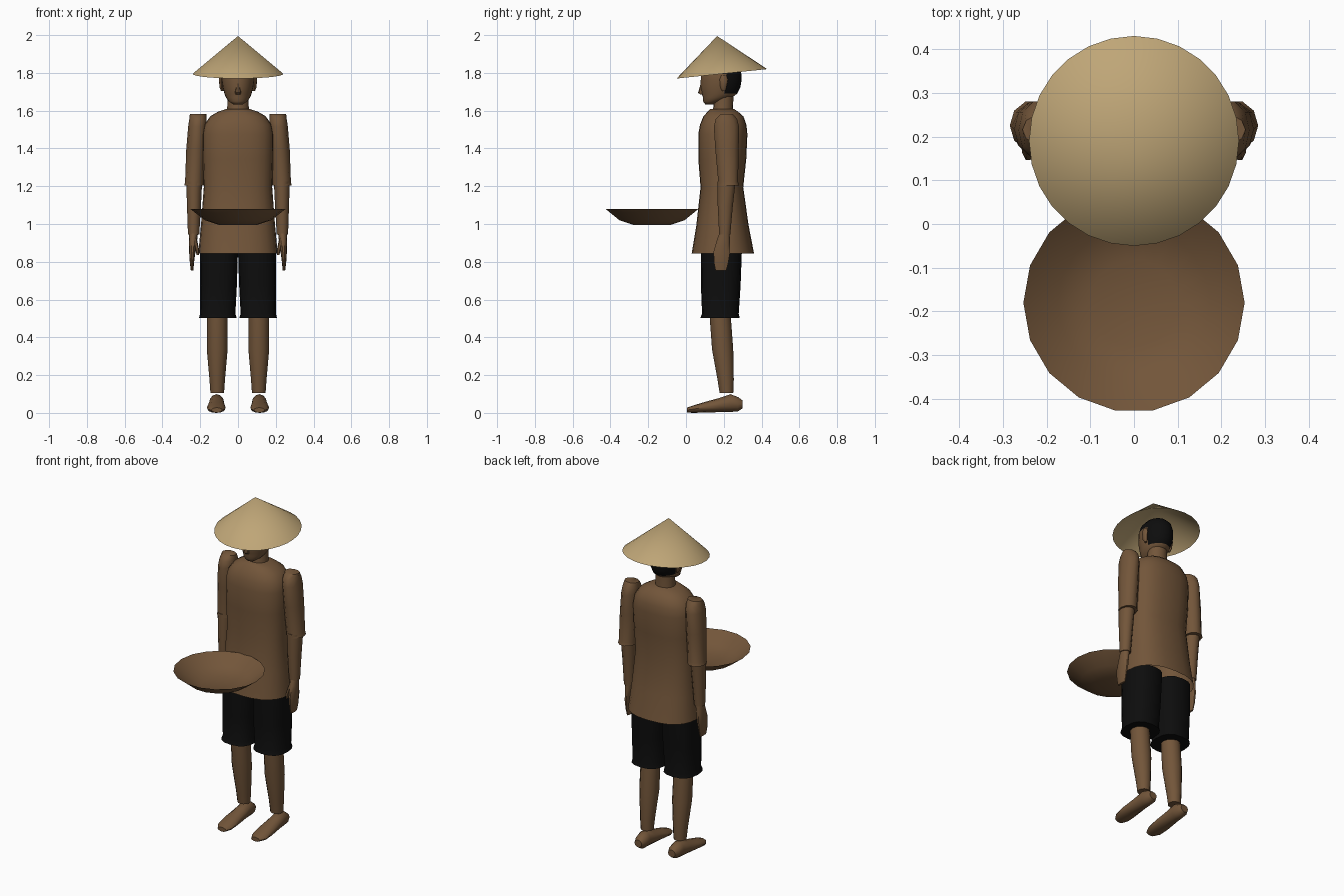
import bpy, bmesh, math
from mathutils import Vector

if "Cube" in bpy.data.objects:
    bpy.data.objects.remove(bpy.data.objects["Cube"])


def material(name, rgb):
    m = bpy.data.materials.new(name)
    m.use_nodes = True
    m.diffuse_color = (*rgb, 1)
    bsdf = m.node_tree.nodes["Principled BSDF"]
    bsdf.inputs["Base Color"].default_value = (*rgb, 1)
    bsdf.inputs["Roughness"].default_value = 0.9
    return m


BROWN = material("warm brown", (0.17, 0.092, 0.042))
BLACK = material("black cloth", (0.004, 0.004, 0.004))
STRAW = material("straw", (0.52, 0.38, 0.185))


def finish(name, bm, mats, angle=40):
    bmesh.ops.recalc_face_normals(bm, faces=bm.faces)
    mesh = bpy.data.meshes.new(name)
    bm.to_mesh(mesh)
    bm.free()
    for m in mats:
        mesh.materials.append(m)
    ob = bpy.data.objects.new(name, mesh)
    bpy.context.collection.objects.link(ob)
    bpy.ops.object.select_all(action='DESELECT')
    ob.select_set(True)
    bpy.context.view_layer.objects.active = ob
    bpy.ops.object.shade_smooth_by_angle(angle=math.radians(angle))
    return ob


def loft(rings, n=12, power=2.0, caps=(True, True), place=None):
    """Skin a stack of rounded rings: (centre x, centre y, height, radius x, radius y)."""
    bm = bmesh.new()
    stack = []
    for cx, cy, z, rx, ry in rings:
        loop = []
        for i in range(n):
            a = math.tau * i / n
            c, s = math.cos(a), math.sin(a)
            p = Vector((cx + math.copysign(abs(c) ** (2 / power), c) * rx,
                        cy + math.copysign(abs(s) ** (2 / power), s) * ry, z))
            loop.append(bm.verts.new(place(p) if place else p))
        stack.append(loop)
    for a, b in zip(stack, stack[1:]):
        for i in range(n):
            j = (i + 1) % n
            bm.faces.new((a[i], a[j], b[j], b[i]))
    for want, loop in zip(caps, (stack[0], stack[-1])):
        if want:
            bm.faces.new(loop)
    return bm


# Straw hat: a tilted open cone
bm = bmesh.new()
apex = bm.verts.new((0, 0.165, 2.0))
rim = []
for i in range(28):
    a = math.tau * i / 28
    y = 0.24 * math.sin(a)
    rim.append(bm.verts.new((0.24 * math.cos(a), 0.19 + y, 1.8 + 0.104 * y)))
for i in range(28):
    bm.faces.new((rim[i], rim[(i + 1) % 28], apex))
finish("straw_hat", bm, [STRAW])

# Head, with the hair coloured on the back and crown
bm = loft([(0, .122, 1.638, .025, .02), (0, .143, 1.655, .05, .053),
           (0, .167, 1.675, .064, .077), (0, .177, 1.695, .072, .094),
           (0, .183, 1.73, .081, .105), (0, .186, 1.765, .086, .108),
           (0, .186, 1.8, .086, .107), (0, .187, 1.835, .077, .095),
           (0, .188, 1.86, .055, .068), (0, .188, 1.873, .02, .025)], n=24)
for f in bm.faces:
    c = f.calc_center_median()
    f.material_index = int((c.y > 0.2 and c.z > 1.695) or c.z > 1.79)
finish("head", bm, [BROWN, BLACK], 60)

# Nose and neck
finish("nose", loft([(0, .09, 1.69, .014, .014), (0, .083, 1.70, .016, .019),
                     (0, .09, 1.75, .008, .012)], n=8), [BROWN])
finish("neck", loft([(0, .195, 1.58, .06, .058), (0, .197, 1.625, .057, .052),
                     (0, .2, 1.70, .055, .052)], n=16), [BROWN])

# Shirt body, open at the flared hem
finish("shirt", loft([(0, .195, .85, .21, .165), (0, .193, 1.0, .196, .138),
                      (0, .19, 1.2, .181, .113), (0, .192, 1.35, .186, .127),
                      (0, .195, 1.48, .188, .13), (0, .197, 1.53, .178, .123),
                      (0, .198, 1.575, .147, .106), (0, .195, 1.6, .105, .08),
                      (0, .19, 1.615, .058, .062)],
                     n=24, power=2.4, caps=(False, True)), [BROWN], 50)

# Shallow winnowing tray
finish("tray", loft([(0, -.18, 1.0, .1, .1), (0, -.18, 1.025, .175, .175),
                     (0, -.18, 1.085, .253, .25)], n=18, caps=(True, False)), [BROWN], 60)

for side, s in (("left", 1), ("right", -1)):
    def mirror(p):
        return Vector((p.x * s, p.y, p.z))

    def lengthwise(p):
        # rings run from heel to toe
        return Vector((p.x * s, p.z, p.y))

    def part(name, rings, mat, **kw):
        kw.setdefault("place", mirror)
        finish(f"{side}_{name}", loft(rings, **kw), [mat], 50)

    # Ear
    part("ear", [(.083, .2, 1.708, .006, .008), (.087, .198, 1.725, .01, .016),
                 (.09, .2, 1.77, .012, .022), (.088, .2, 1.79, .007, .014)], BROWN, n=8)

    # Sleeve, forearm and hand
    part("sleeve", [(.232, .225, 1.21, .052, .058), (.23, .223, 1.23, .05, .055),
                    (.222, .217, 1.4, .052, .065), (.215, .214, 1.52, .049, .07),
                    (.212, .214, 1.56, .046, .06), (.211, .216, 1.587, .044, .035)],
         BROWN, n=10)
    part("forearm", [(.235, .205, .95, .03, .031), (.233, .208, 1.1, .037, .042),
                     (.232, .215, 1.23, .042, .05)], BROWN, n=10)
    part("hand", [(.243, .185, .76, .007, .03), (.244, .186, .8, .011, .04),
                  (.242, .19, .86, .017, .046), (.238, .198, .92, .022, .036),
                  (.235, .205, .965, .024, .027)], BROWN, n=10)
    part("thumb", [(.213, .165, .84, .006, .009), (.217, .17, .875, .01, .013),
                   (.23, .185, .93, .012, .016)], BROWN, n=6)

    # Short trouser leg with a flared hem
    part("shorts_leg", [(.107, .18, .508, .1, .104), (.107, .182, .53, .093, .097),
                        (.104, .184, .68, .098, .105), (.1, .188, .87, .1, .108)],
         BLACK, n=16, power=2.5)

    # Shin and calf
    part("lower_leg", [(.11, .214, .11, .036, .036), (.11, .21, .18, .041, .043),
                       (.11, .194, .34, .055, .056), (.11, .18, .53, .054, .056)],
         BROWN, n=12)

    # Bare foot, from heel to toe
    part("foot", [(.112, .05, .298, .024, .022), (.112, .051, .275, .036, .038),
                  (.113, .057, .235, .04, .047), (.114, .047, .18, .043, .038),
                  (.115, .035, .1, .049, .028), (.115, .025, .04, .047, .02),
                  (.112, .02, .006, .028, .013)], BROWN, n=12, place=lengthwise)

# Stand on the ground
bpy.context.view_layer.update()
parts = [o for o in bpy.context.collection.objects if o.type == 'MESH']
low = min(v.co.z for o in parts for v in o.data.vertices)
for o in parts:
    for v in o.data.vertices:
        v.co.z -= low
